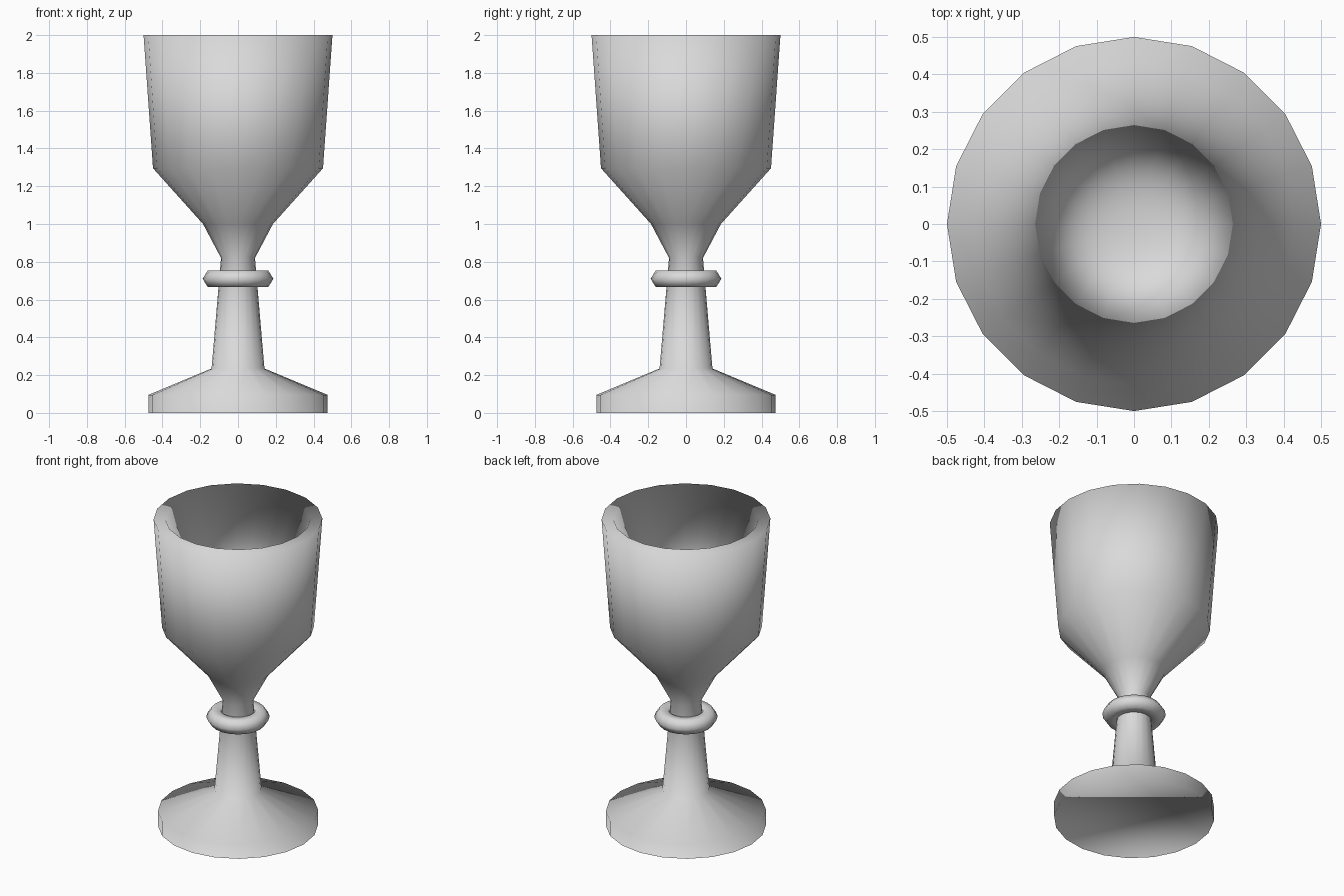
import bpy, bmesh, math

if "Cube" in bpy.data.objects:
    bpy.data.objects.remove(bpy.data.objects["Cube"])

SIDES = 20

metal = bpy.data.materials.new("plain_grey")
metal.diffuse_color = (0.7, 0.7, 0.7, 1.0)
metal.use_nodes = True
metal.node_tree.nodes["Principled BSDF"].inputs["Base Color"].default_value = metal.diffuse_color


def lathe(name, profile, closed=False, reverse_from=None):
    """Turn (radius, z) points around the z axis; radius 0 makes a single tip point."""
    bm = bmesh.new()
    rings = []
    for r, z in profile:
        if r == 0:
            rings.append([bm.verts.new((0, 0, z))] * SIDES)
        else:
            rings.append([bm.verts.new((r * math.cos(2 * math.pi * i / SIDES),
                                        r * math.sin(2 * math.pi * i / SIDES), z))
                          for i in range(SIDES)])
    pairs = list(zip(rings, rings[1:]))
    if closed:
        pairs.append((rings[-1], rings[0]))
    for n, (a, b) in enumerate(pairs):
        for i in range(SIDES):
            j = (i + 1) % SIDES
            corners = list(dict.fromkeys((a[i], a[j], b[j], b[i])))
            if reverse_from is not None and n >= reverse_from:
                corners.reverse()
            bm.faces.new(corners)
    if not closed:
        bm.faces.new(rings[0])            # flat underside
    for f in bm.faces:
        f.smooth = True
    mesh = bpy.data.meshes.new(name)
    bm.to_mesh(mesh)
    bm.free()
    mesh.materials.append(metal)
    obj = bpy.data.objects.new(name, mesh)
    bpy.context.collection.objects.link(obj)
    return obj


# Goblet: foot, stem, bowl, flat lip and the tapering hollow inside the bowl
lathe("goblet_body", [
    (0.475, 0.0), (0.475, 0.095),         # foot edge
    (0.14, 0.235),                        # foot slope
    (0.09, 0.82),                         # stem
    (0.185, 1.0), (0.45, 1.295),          # bowl underside
    (0.50, 2.0), (0.43, 2.0),             # lip
    (0.0, 1.12),                          # hollow
], reverse_from=7)

# Collar around the stem: six-sided ring section
R, t = 0.132, 0.056
lathe("stem_collar", [(R + t * math.cos(math.radians(60 * k)),
                       0.71 + 0.9 * t * math.sin(math.radians(60 * k)))
                      for k in range(6)], closed=True)
